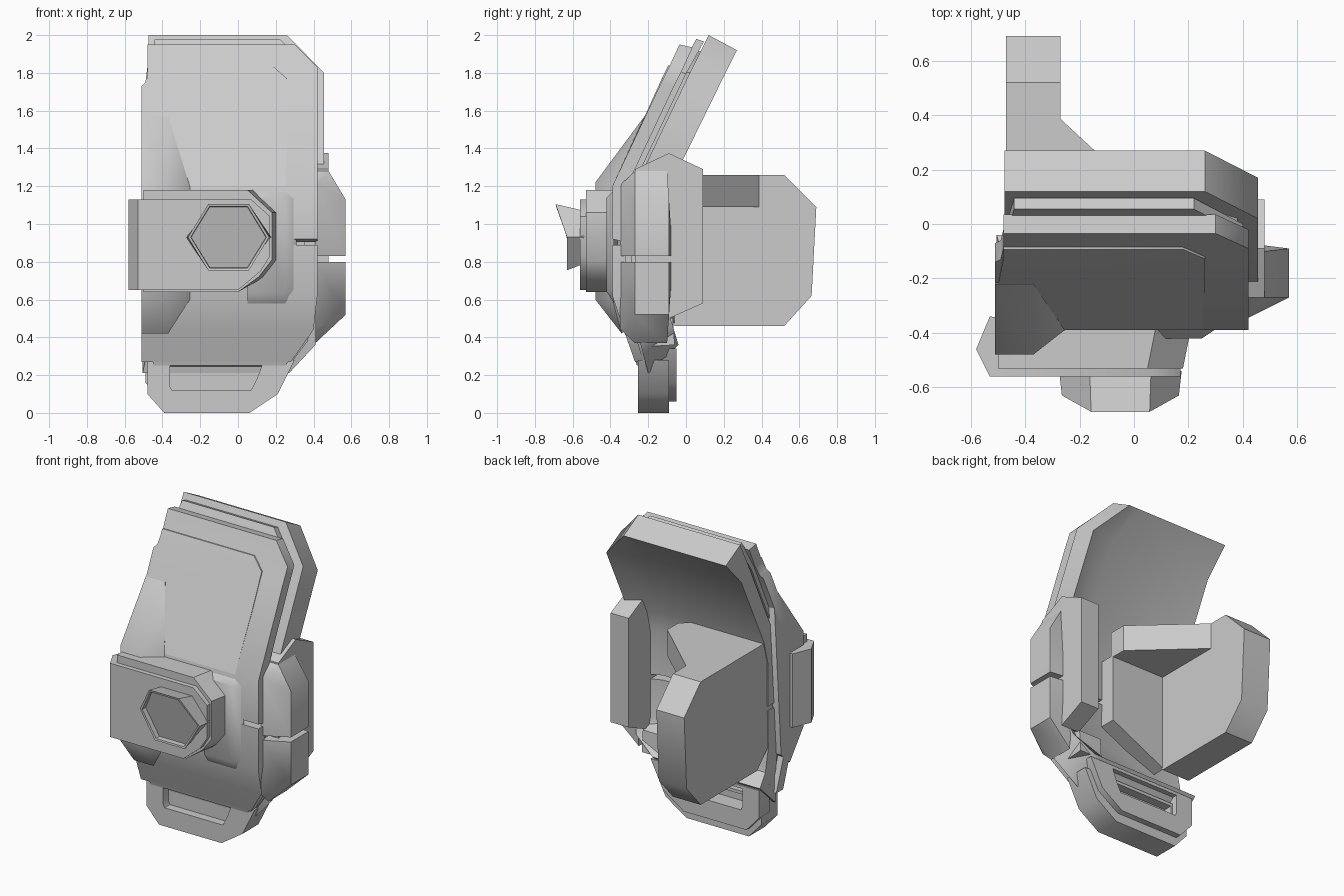
import bpy, bmesh

if "Cube" in bpy.data.objects:
    bpy.data.objects.remove(bpy.data.objects["Cube"], do_unlink=True)

grey = bpy.data.materials.new("light_grey")
grey.use_nodes = True
colour = (0.6, 0.6, 0.6, 1)
grey.diffuse_color = colour
grey.node_tree.nodes["Principled BSDF"].inputs["Base Color"].default_value = colour


def finish(name, bm):
    bmesh.ops.recalc_face_normals(bm, faces=bm.faces)
    mesh = bpy.data.meshes.new(name)
    bm.to_mesh(mesh)
    bm.free()
    mesh.materials.append(grey)
    obj = bpy.data.objects.new(name, mesh)
    bpy.context.collection.objects.link(obj)
    bpy.ops.object.select_all(action='DESELECT')
    obj.select_set(True)
    bpy.context.view_layer.objects.active = obj
    bpy.ops.object.shade_smooth_by_angle(angle=0.75)
    return obj


def loft(name, rings, closed=False):
    """Join rings of equal length; cap the ends, or close into a loop."""
    bm = bmesh.new()
    rows = [[bm.verts.new(p) for p in ring] for ring in rings]
    n = len(rows[0])
    pairs = list(zip(rows, rows[1:])) + ([(rows[-1], rows[0])] if closed else [])
    for a, b in pairs:
        for i in range(n):
            j = (i + 1) % n
            bm.faces.new((a[i], a[j], b[j], b[i]))
    if not closed:
        bm.faces.new(rows[0])
        bm.faces.new(rows[-1])
    return finish(name, bm)


def hull(name, points):
    bm = bmesh.new()
    for p in points:
        bm.verts.new(p)
    out = bmesh.ops.convex_hull(bm, input=bm.verts)
    bmesh.ops.delete(bm, geom=list({g for g in out["geom_interior"] if isinstance(g, bmesh.types.BMVert)}), context='VERTS')
    bmesh.ops.dissolve_limit(bm, angle_limit=0.01, verts=bm.verts, edges=bm.edges)
    return finish(name, bm)


def sheet(name, rows, dy, dz=0.0):
    """Each row: y, z, left x, right x; constant thickness."""
    return loft(name, [[(xl, y, z), (xr, y, z), (xr, y + dy, z + dz), (xl, y + dy, z + dz)]
                       for y, z, xl, xr in rows])


def shell(name, rows):
    """Each row: front y, z, rim y, z, left x, right x, floor depth, floor inset.
    The floor sinks below the rim, with a sloping inner wall between."""
    rings = []
    for yf, zf, yb, zb, xl, xr, depth, inset in rows:
        ym, zm = yf + (yb - yf) * depth, zf + (zb - zf) * depth
        rings.append([(xl, yf, zf), (xr, yf, zf), (xr, yb, zb), (xr - inset, ym, zm), (xl, ym, zm)])
    return loft(name, rings)


# Rear shell
shell("upper_shell", [(.12, 2, .27, 1.92, -.475, .26, 1, .08),
                      (.02, 1.8, .17, 1.72, -.475, .455, .6, .2),
                      (-.22, 1.3, -.06, 1.25, -.475, .455, .6, .18),
                      (-.26, 1.15, -.1, 1.1, -.475, .44, .6, .16),
                      (-.26, .84, -.1, .84, -.475, .44, .6, .16)])
shell("lower_shell", [(-.26, .81, -.1, .81, -.475, .44, .6, .16),
                      (-.27, .58, -.1, .56, -.475, .43, .6, .16),
                      (-.24, .36, -.07, .46, -.475, .41, .6, .16),
                      (-.2, .21, -.04, .36, -.505, .27, 1, .06)])

# Middle plates, seen as grooves between shell and front armour
mid_upper = [(.055, 1.98, -.44, .22), (-.04, 1.81, -.47, .4), (-.31, 1.24, -.47, .4), (-.33, .93, -.47, .4)]
mid_lower = [(-.33, .88, -.47, .4), (-.32, .6, -.47, .4), (-.26, .38, -.47, .37), (-.22, .25, -.47, .27)]
sheet("upper_mid_plate", mid_upper, .04, -.015)
sheet("lower_mid_plate", mid_lower, .04)
for part, rows in (("upper", mid_upper), ("lower", mid_lower)):
    sheet(part + "_core", [(y - .04 - .02 * (z > 1.9), z - .06 * (z > 1.9), xl + .02, xr - .02)
                           for y, z, xl, xr in rows], .12, -.01)

# Front armour
front_upper = [(-.035, 1.95, -.48, .3), (-.09, 1.83, -.48, .42), (-.13, 1.75, -.49, .42),
               (-.14, 1.73, -.51, .42), (-.39, 1.2, -.51, .42), (-.39, .92, -.51, .42)]
front_lower = [(-.39, .89, -.51, .42), (-.39, .62, -.51, .42),
               (-.33, .44, -.51, .4), (-.27, .27, -.51, .28)]
sheet("upper_front_armour", front_upper, .07, -.015)
sheet("lower_front_armour", front_lower, .07)
sheet("raised_front_panel", [(-.093, 1.84, -.48, .18), (-.128, 1.77, -.48, .26),
                             (-.228, 1.55, -.5, .26), (-.39, 1.2, -.5, .25)], .03)

# Side bulge on the front armour
bulge = [(-.22, 1.57), (-.48, 1.22), (-.48, .6), (-.34, .42), (-.25, .5), (-.18, 1.5)]
hull("front_bulge", [(x, y, z) for x in (-.51, -.37) for y, z in bulge]
     + [(-.255, -.39, 1.2), (-.255, -.39, .6)])


# Front pod: mount, backing plate and face plate
def facing(outline, y):
    return [(x, y, z) for x, z in outline]


hull("pod_mount", facing([(.05, .64), (.25, .64), (.25, 1.14), (.05, 1.14)], -.42)
     + facing([(.05, .58), (.25, .58), (.31, .66), (.31, 1.13), (.25, 1.18), (.05, 1.18)], -.38))
backing = [(-.5, .64), (0, .64), (.14, .72), (.21, .81), (.21, 1.06), (.08, 1.18), (-.5, 1.18)]
loft("pod_backing", [facing([(x - .03 * (x > 0), z) for x, z in backing], -.53),
                     facing(backing, -.38)])
nose = [(0, .65), (.12, .75), (.17, .83), (.17, 1.04), (.07, 1.13)]
hull("pod_face", [(x, y, z) for x, y in ((-.53, -.34), (-.58, -.46), (-.53, -.56)) for z in (.65, 1.13)]
     + facing(nose, -.56) + facing(nose, -.4))


# Hexagonal knob, flared at the top, with a recessed slanted cap
def hexagon(r, half, y_top, y_mid):
    cx, cz = -.05, .93
    return [(cx + r, y_mid, cz), (cx + r / 2, y_top, cz + half), (cx - r / 2, y_top, cz + half),
            (cx - r, y_mid, cz), (cx - r / 2, y_mid, cz - half), (cx + r / 2, y_mid, cz - half)]


loft("knob", [hexagon(.225, .14, -.54, -.54), hexagon(.215, .175, -.69, -.63),
              hexagon(.2, .163, -.688, -.628), hexagon(.198, .161, -.67, -.595)])

# Outer side block and the split pod in front of it
def side_profile(outline, x):
    return [(x, y, z) for y, z in outline]


block = [(-.27, 1.29), (-.09, 1.375), (.09, 1.29), (.09, .58), (-.09, .5), (-.27, .58)]
loft("side_block", [side_profile(block, x) for x in (.35, .48)])
for name, gap, base, tip, shoulder in (("upper_side_pod", .83, 1.28, 1.13, .48),
                                       ("lower_side_pod", .8, .37, .52, .41)):
    inner = (base + tip) / 2
    hull(name, side_profile([(-.35, gap), (-.35, inner), (-.27, base), (-.1, base), (-.07, gap)], .41)
         + side_profile([(-.27, base), (-.1, base)], shoulder)
         + [(.57, y, z) for y in (-.27, -.09) for z in (gap, tip)])
hull("side_link", [p for x in (.2, .36) for p in
                   side_profile([(-.22, .35), (-.06, .36), (-.07, .5), (-.2, .55)], x)])

# Rear arm with a triangular gusset at the top and a wall behind it
arm = [(-.22, 1.26), (.52, 1.26), (.69, 1.09), (.665, .62), (.52, .46), (-.06, .46), (-.22, .62)]
loft("rear_arm", [side_profile(arm, x) for x in (-.47, -.27)])
loft("arm_gusset", [[(x, y, z) for x, y in ((-.28, .395), (.11, .035), (.11, -.08), (-.05, -.2), (-.28, -.2))]
                    for z in (1.09, 1.26)])
loft("arm_wall", [facing([(-.28, 1.1), (.11, 1.1), (.11, .66), (-.28, .47)], y)
                  for y in (-.2, -.06)])

# Bottom loops around a filled slot
outer = [(-.48, .28), (-.48, .1), (-.39, 0), (.06, 0), (.21, .1), (.3, .28)]
slot = [(-.36, .26), (-.36, .14), (-.35, .12), (.07, .12), (.1, .18), (.13, .26)]


def loop(name, y0, y1, dx, dz):
    def move(outline, y):
        return [(x + dx, y, z + dz) for x, z in outline]
    loft(name, [move(outer, y0), move(outer, y1), move(slot, y1), move(slot, y0)], closed=True)


loop("front_loop", -.255, -.09, 0, 0)
loop("rear_loop", -.16, -.05, -.01, .06)
loft("slot_floor", [facing([(-.4, .08), (.14, .08), (.2, .4), (-.4, .4)], y) for y in (-.2, -.16)])
